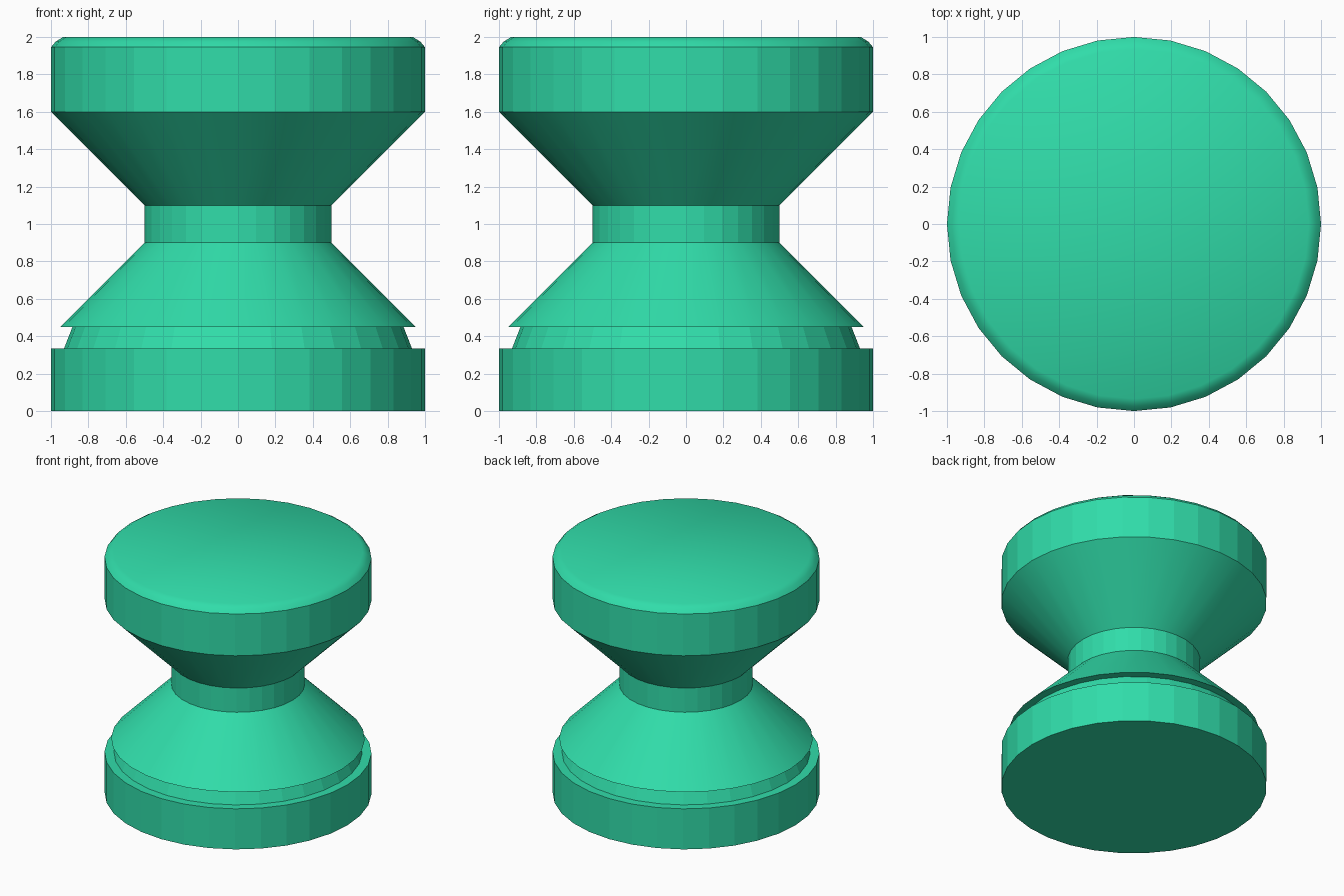
import bpy, bmesh
from math import cos, sin, tau

if "Cube" in bpy.data.objects:
    bpy.data.objects.remove(bpy.data.objects["Cube"])

SIDES = 32

mat = bpy.data.materials.new("green")
mat.diffuse_color = (0.03, 0.72, 0.40, 1)
mat.use_nodes = True
mat.node_tree.nodes["Principled BSDF"].inputs["Base Color"].default_value = mat.diffuse_color


def lathe(name, profile, smooth_bands, smooth_top=False):
    """Spin a (radius, z) profile into a capped solid; chosen bands are smooth."""
    bm = bmesh.new()
    rings = [[bm.verts.new((r * cos(tau * i / SIDES), r * sin(tau * i / SIDES), z))
              for i in range(SIDES)] for r, z in profile]
    for b, (lo, hi) in enumerate(zip(rings, rings[1:])):
        for i in range(SIDES):
            j = (i + 1) % SIDES
            f = bm.faces.new((lo[i], lo[j], hi[j], hi[i]))
            f.smooth = b in smooth_bands
    bm.faces.new(rings[0][::-1])
    bm.faces.new(rings[-1]).smooth = smooth_top
    me = bpy.data.meshes.new(name)
    bm.to_mesh(me)
    bm.free()
    me.materials.append(mat)
    ob = bpy.data.objects.new(name, me)
    bpy.context.collection.objects.link(ob)
    return ob


# base disc with tapered collar on top
lathe("base", [(1, 0), (1, 0.335), (0.93, 0.335), (0.885, 0.45)], set())

# lower flare, neck, upper flare and head with a rounded rim
lathe("spool_body", [(0.95, 0.45), (0.5, 0.9), (0.5, 1.1), (1, 1.6),
                     (1, 1.945), (0.975, 1.975), (0.935, 2)],
      {0, 2, 4, 5}, smooth_top=True)
